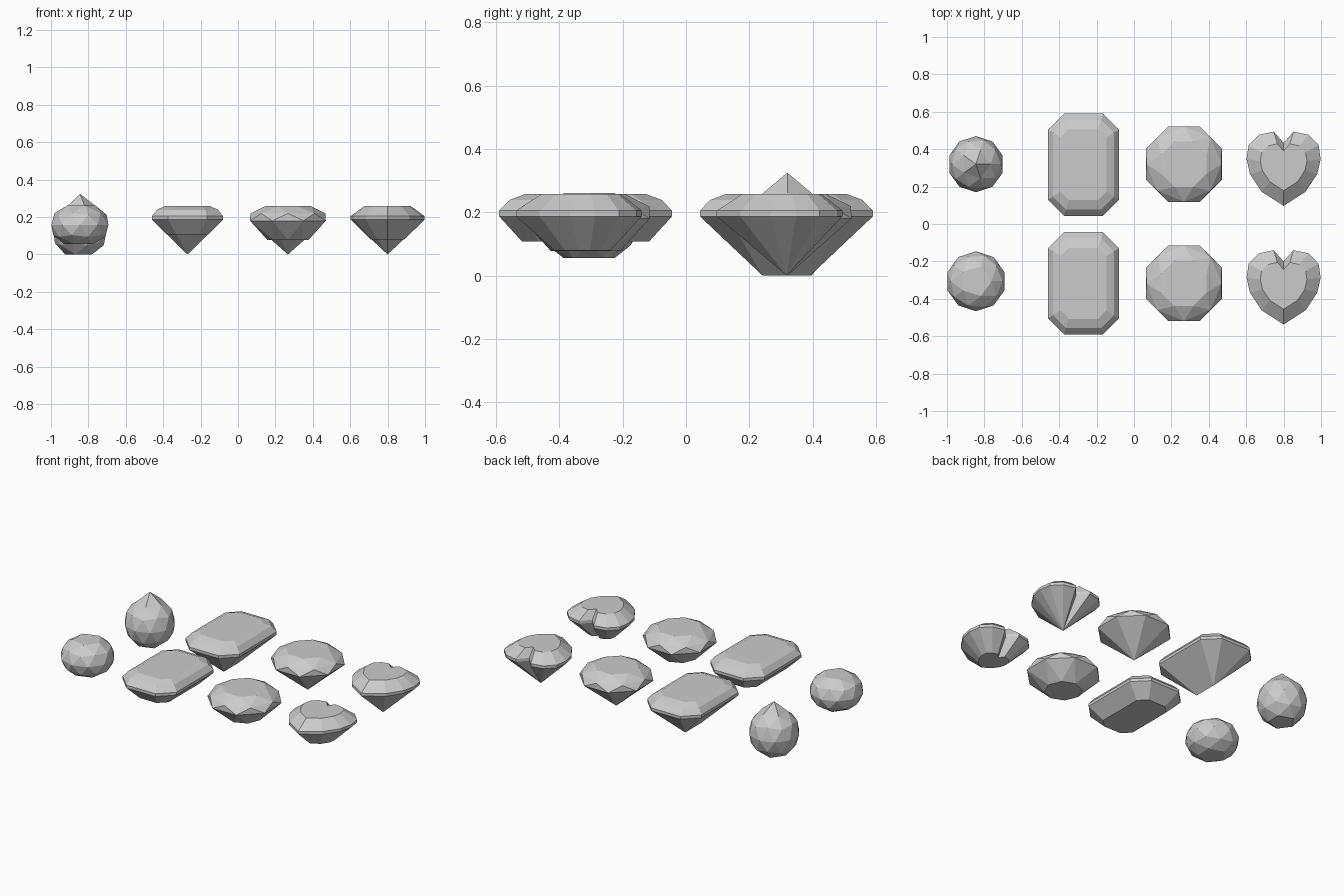
import bpy, bmesh
from math import sin, cos, pi
from mathutils import Vector

if "Cube" in bpy.data.objects:
    bpy.data.objects.remove(bpy.data.objects["Cube"])

TOP = 0.258      # table height shared by the cut stones
ROW = 0.317      # distance of each row from the centre line


def finish(bm, name, x, y):
    bmesh.ops.recalc_face_normals(bm, faces=bm.faces[:])
    me = bpy.data.meshes.new(name)
    bm.to_mesh(me)
    bm.free()
    ob = bpy.data.objects.new(name, me)
    ob.location = (x, y, 0)
    bpy.context.collection.objects.link(ob)


def hull(name, pts, x, y):
    bm = bmesh.new()
    for p in pts:
        bm.verts.new(p)
    res = bmesh.ops.convex_hull(bm, input=bm.verts[:])
    loose = [v for v in bm.verts if not v.link_faces]
    bmesh.ops.delete(bm, geom=loose, context='VERTS')
    bmesh.ops.dissolve_limit(bm, angle_limit=0.02, verts=bm.verts[:], edges=bm.edges[:])
    finish(bm, name, x, y)


def octagon(r, z, turn):
    return [(r * cos(a), r * sin(a), z) for a in ((i + turn) * pi / 4 for i in range(8))]


def cut_rect(hx, hy, c, z):
    return [(sx * px, sy * py, z) for sx in (-1, 1) for sy in (-1, 1)
            for px, py in ((hx, hy - c), (hx - c, hy))]


def emerald_stone(name, y, bottom):
    pts = cut_rect(0.122, 0.19, 0.045, TOP) + cut_rect(0.163, 0.24, 0.068, 0.239)
    pts += cut_rect(0.19, 0.273, 0.087, 0.205) + cut_rect(0.19, 0.273, 0.087, 0.187)
    hull(name, pts + bottom, -0.27, y)


def round_stone(name, y, bottom):
    pts = octagon(0.132, TOP, 0.5) + octagon(0.201, 0.219, 0) + octagon(0.219, 0.18, 0.5)
    hull(name, pts + bottom, 0.267, y)


def heart_stone(name, y, flat):
    half = [(0.053, 0.177), (0.133, 0.160), (0.187, 0.105), (0.198, 0.03),
            (0.18, -0.05), (0.117, -0.145)]
    outline = [(0, 0.117)] + half + [(0, -0.22)] + [(-a, b) for a, b in reversed(half)]
    levels = [(0.63, TOP), (1, 0.205), (1, 0.187)] + ([(0.45, 0.08)] if flat else [])
    bm = bmesh.new()
    rings = [[bm.verts.new((a * s, b * s, z)) for a, b in outline] for s, z in levels]
    n = len(outline)
    for r0, r1 in zip(rings, rings[1:]):
        for i in range(n):
            j = (i + 1) % n
            bm.faces.new((r0[i], r0[j], r1[j], r1[i]))
    bm.faces.new(rings[0])
    if flat:
        bm.faces.new(rings[-1])
    else:
        tip = bm.verts.new((0, 0, 0))
        for i in range(n):
            bm.faces.new((rings[-1][i], rings[-1][(i + 1) % n], tip))
    finish(bm, name, 0.80, y)


def bead(name, y, r, rz, zc, tip=None):
    bm = bmesh.new()
    bmesh.ops.create_icosphere(bm, subdivisions=2, radius=1)
    low = min(bm.verts, key=lambda v: v.co.z)
    high = max(bm.verts, key=lambda v: v.co.z)
    for v in bm.verts:
        v.co = Vector((v.co.x * r, v.co.y * r, v.co.z * rz + zc))
    if tip:
        high.co.z = tip
    # flatten the poles into pentagons
    bmesh.ops.dissolve_verts(bm, verts=[low] if tip else [low, high])
    finish(bm, name, -0.845, y)


# back row: pointed stones
bead("teardrop_gem", 0.32, 0.15, 0.154, 0.131, tip=0.325)
emerald_stone("rectangular_gem_pointed", ROW, [(0, -0.075, 0), (0, 0.075, 0)])
round_stone("round_gem_pointed", ROW + 0.003, [(0, 0, 0)])
heart_stone("heart_gem_pointed", ROW, False)

# front row: flat-bottomed stones
bead("bead_gem", -0.306, 0.16, 0.121, 0.158)
emerald_stone("rectangular_gem_flat", -ROW, cut_rect(0.11, 0.2, 0.05, 0.107))
round_stone("round_gem_flat", -ROW, octagon(0.11, 0.078, 0))
heart_stone("heart_gem_flat", -ROW, True)
